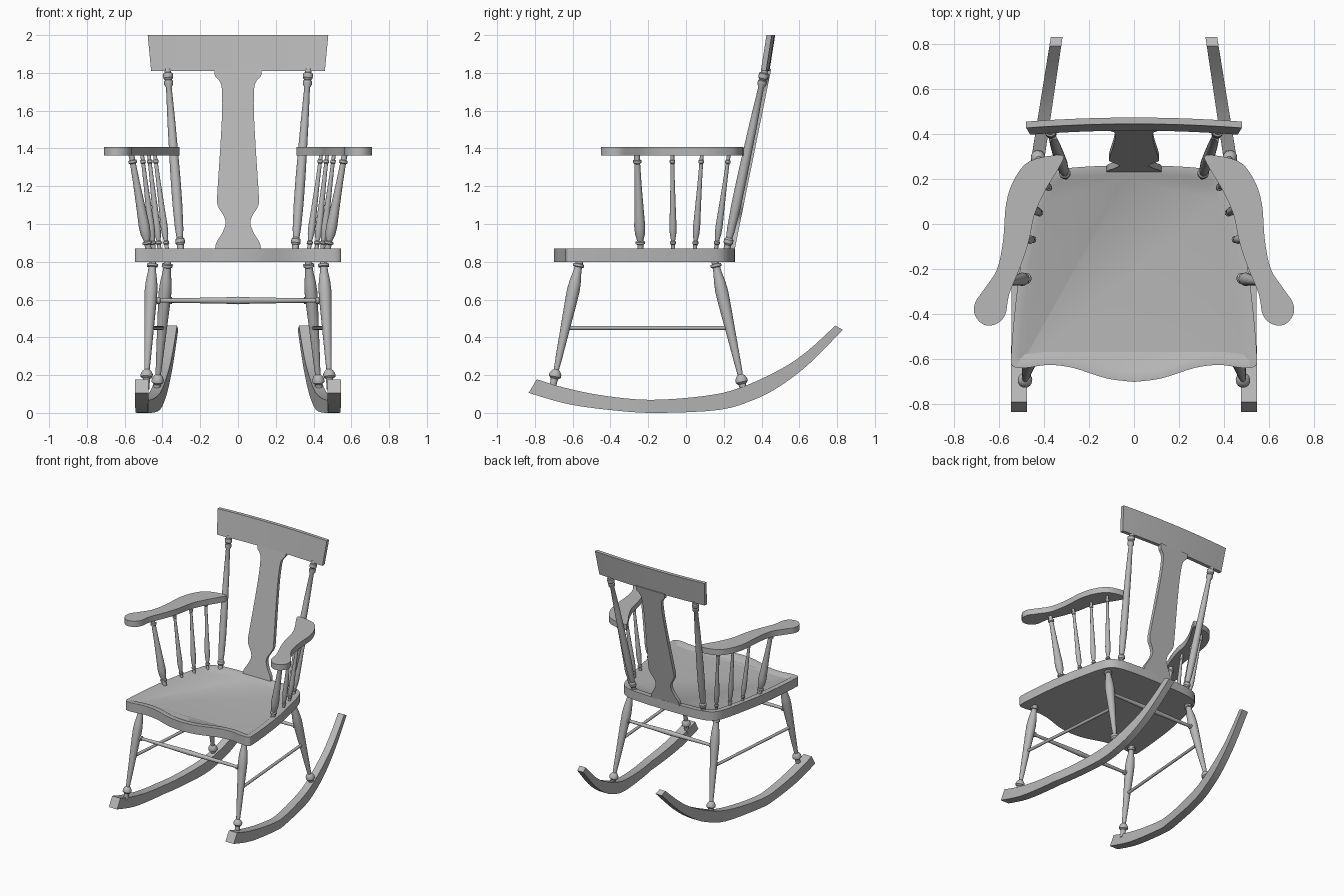
import bpy, bmesh, math
from mathutils import Vector

if "Cube" in bpy.data.objects:
    bpy.data.objects.remove(bpy.data.objects["Cube"])

wood = bpy.data.materials.new("grey_wood")
wood.use_nodes = True
wood.diffuse_color = (0.48, 0.48, 0.48, 1)
wood.node_tree.nodes["Principled BSDF"].inputs["Base Color"].default_value = (0.48, 0.48, 0.48, 1)


def spline(pts, steps=4, closed=False):
    """Smooth curve through the points."""
    pts = [Vector(p) for p in pts]
    n = len(pts)
    pick = (lambda i: pts[i % n]) if closed else (lambda i: pts[max(0, min(n - 1, i))])
    out = []
    for i in range(n if closed else n - 1):
        a, b, c, d = (pick(i + k) for k in (-1, 0, 1, 2))
        for s in range(steps):
            t = s / steps
            out.append(b + (c - a) * t / 2 + (a * 2 - b * 5 + c * 4 - d) * t * t / 2
                       + (b * 3 - a - c * 3 + d) * t ** 3 / 2)
    return out if closed else out + [pts[-1]]


def loft(name, rings, mirror=False, dish=False):
    """Skin a list of equal rings, cap both ends."""
    bm = bmesh.new()
    rows = [[bm.verts.new(p) for p in ring] for ring in rings]
    n = len(rows[0])
    for low, high in zip(rows, rows[1:]):
        for i in range(n):
            j = (i + 1) % n
            bm.faces.new((low[i], low[j], high[j], high[i]))
    bm.faces.new(rows[0][::-1])
    top = bm.faces.new(rows[-1])
    bmesh.ops.recalc_face_normals(bm, faces=bm.faces)
    if dish:
        bmesh.ops.inset_region(bm, faces=[top], thickness=0.04)
        bmesh.ops.inset_region(bm, faces=[top], thickness=0.018, depth=-0.012)
    mesh = bpy.data.meshes.new(name)
    bm.to_mesh(mesh)
    bm.free()
    mesh.materials.append(wood)
    obj = bpy.data.objects.new(name, mesh)
    bpy.context.collection.objects.link(obj)
    if mirror:
        obj.modifiers.new("mirror", 'MIRROR').use_mirror_merge = False
    bpy.ops.object.select_all(action='DESELECT')
    obj.select_set(True)
    bpy.context.view_layer.objects.active = obj
    bpy.ops.object.shade_smooth_by_angle(angle=math.radians(35))
    return obj


def turned(name, start, end, profile, mirror=True, sides=20):
    """Lathe-turned stick; profile is (fraction along, radius)."""
    a, b = Vector(start), Vector(end)
    turn = (b - a).to_track_quat('Z', 'Y')
    rings = []
    for t, r in profile:
        rings.append([a.lerp(b, t) + turn @ Vector((r * math.cos(k), r * math.sin(k), 0))
                      for k in (math.tau * i / sides for i in range(sides))])
    loft(name, rings, mirror)


# Seat with a shallow dished top
half = spline([(0, -.70), (.12, -.685), (.27, -.638), (.38, -.625), (.48, -.638), (.535, -.632),
               (.545, -.59), (.53, -.4), (.505, -.2), (.465, 0), (.435, .12), (.40, .2),
               (.33, .24), (.2, .255), (0, .26)])
outline = half + [Vector((-p.x, p.y)) for p in half[-2:0:-1]]
loft("seat", [[(p.x, p.y, z) for p in outline] for z in (.80, .87)], dish=True)

# Rockers: paired lower and upper edge curves, bending inward to the rear
lower = spline([(-.833, .106), (-.617, .045), (-.35, .01), (-.14, 0), (.177, .016),
                (.36, .07), (.495, .14), (.65, .258), (.83, .44)])
upper = spline([(-.79, .178), (-.65, .135), (-.44, .092), (-.19, .069), (.1, .09),
                (.283, .132), (.495, .228), (.64, .325), (.79, .462)])


def rocker_x(y):
    return .51 - .155 * max(0, y + .25)


rings = []
for lo, up in zip(lower, upper):
    w = .036 - .006 * (lo.x + .83)
    rings.append([(rocker_x(p.x) + s * w, p.x, p.y)
                  for p, s in ((lo, -1), (lo, 1), (up, 1), (up, -1))])
loft("rockers", rings, mirror=True)

# Legs
leg = [(0, .018), (.03, .02), (.035, .029), (.055, .029), (.06, .02), (.1, .022), (.17, .03),
       (.25, .034), (.35, .032), (.6, .024), (.8, .018), (.9, .014), (.91, .022), (.935, .032),
       (.96, .032), (.975, .02), (1.0, .018), (1.06, .018)]
turned("front_legs", (.452, -.562, .81), (.485, -.70, .165), leg)
turned("back_legs", (.372, .152, .81), (.428, .302, .135), leg)

# Stretchers
cross = [(0, .012), (.03, .012), (.035, .018), (.05, .018), (.055, .011), (.25, .014),
         (.48, .018), (.5, .02), (.52, .018), (.75, .014), (.945, .011), (.95, .018),
         (.965, .018), (.97, .012), (1, .012)]
turned("front_stretcher", (-.46, -.607, .595), (.46, -.607, .595), cross, mirror=False)
turned("back_stretcher", (-.39, .2, .595), (.39, .2, .595), cross, mirror=False)
turned("side_stretchers", (.47, -.638, .45), (.402, .225, .45), [(0, .011), (1, .011)])

# Back posts
turned("back_posts", (.303, .215, .86), (.373, .418, 1.82),
       [(0, .018), (.03, .018), (.04, .025), (.06, .025), (.07, .017), (.12, .022), (.25, .026),
        (.4, .026), (.7, .021), (.9, .015), (.915, .024), (.935, .024), (.94, .018),
        (.95, .026), (.975, .026), (.98, .018), (1, .018)])

# Arms
arm = spline([(.32, .305), (.46, .28), (.53, .2), (.567, .09), (.58, -.07), (.607, -.2),
              (.665, -.29), (.705, -.35), (.705, -.405), (.665, -.447), (.61, -.443),
              (.57, -.40), (.553, -.31), (.50, -.18), (.465, -.07), (.44, .045),
              (.39, .155), (.33, .255)], closed=True)
loft("arms", [[(p.x, p.y, z) for p in arm] for z in (1.362, 1.407)], mirror=True)

# Spindles under the arms, the front one stouter
spindle = [(0, .012), (.06, .012), (.07, .018), (.09, .018), (.1, .012), (.17, .019), (.25, .021),
           (.4, .018), (.7, .013), (.9, .011), (.91, .016), (.935, .016), (.94, .011), (1, .011)]
for i, (bottom, top, size) in enumerate([((.473, -.24), (.565, -.26), 1.4), ((.445, -.068), (.508, -.072), .9),
                                         ((.415, .047), (.472, .084), .9), ((.375, .158), (.44, .227), .9)]):
    turned(f"arm_spindles_{i + 1}", (*bottom, .86), (*top, 1.37), [(t, r * size) for t, r in spindle])

# Shaped back splat
rings = []
for z, w in spline([(.86, .122), (.9, .115), (.95, .085), (1.0, .066), (1.04, .074), (1.1, .108),
                    (1.17, .109), (1.4, .094), (1.6, .084), (1.72, .086), (1.76, .1),
                    (1.785, .122), (1.82, .124)]):
    y = .245 + .19 * (z - .87) / .94
    rings.append([(-w, y - .014, z), (w, y - .014, z), (w, y + .014, z), (-w, y + .014, z)])
loft("back_splat", rings)

# Top rail, gently bowed backward and flared upward
rings = []
for i in range(17):
    u = i / 8 - 1
    bow = .018 * (1 - u * u)
    rings.append([(u * w, y + bow, z) for w, y, z in
                  ((.46, .396, 1.81), (.46, .424, 1.81), (.478, .454, 2.0), (.478, .426, 2.0))])
loft("top_rail", rings)
